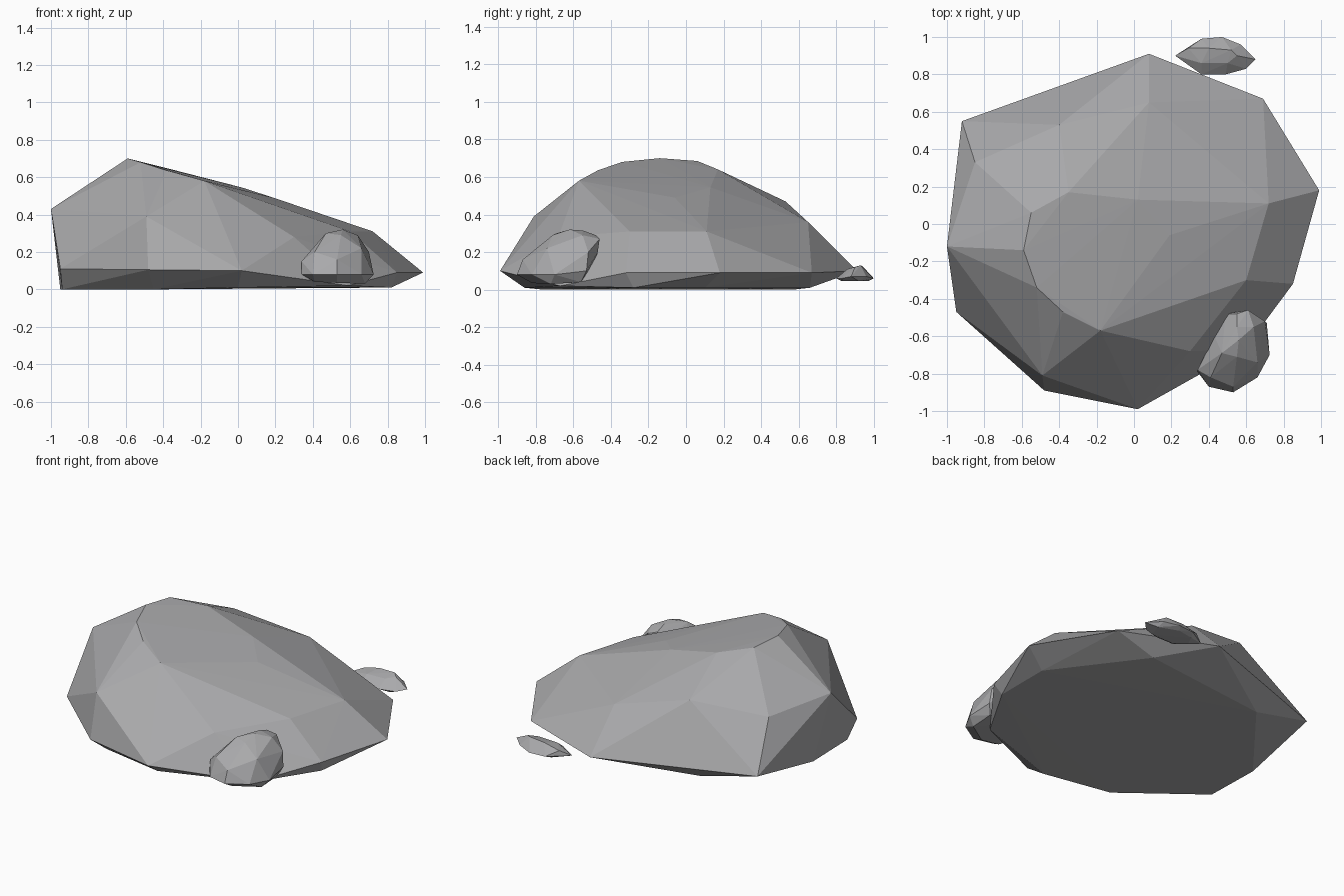
import bpy, bmesh

stone = bpy.data.materials.new("stone_grey")
stone.diffuse_color = (0.40, 0.40, 0.41, 1)


def faceted_rock(name, *rings):
    """Low-poly stone: convex hull around a few rings of corner points."""
    bm = bmesh.new()
    for ring in rings:
        for p in ring:
            bm.verts.new(p)
    res = bmesh.ops.convex_hull(bm, input=bm.verts[:])
    junk = {g for g in res["geom_interior"] + res["geom_unused"]
            if isinstance(g, bmesh.types.BMVert)}
    bmesh.ops.delete(bm, geom=list(junk), context='VERTS')
    bmesh.ops.recalc_face_normals(bm, faces=bm.faces[:])
    mesh = bpy.data.meshes.new(name)
    bm.to_mesh(mesh)
    bm.free()
    mesh.materials.append(stone)
    ob = bpy.data.objects.new(name, mesh)
    bpy.context.collection.objects.link(ob)
    return ob


# Large boulder: flat base, wide rim, shoulder and sloping crown
faceted_rock(
    "boulder",
    [(-.95, 0, 0), (-.5, .57, 0), (.4, .66, .01), (.82, .1, .01),
     (.82, -.28, .01), (.59, -.67, .02), (0, -.86, .01), (-.45, -.76, 0),
     (-.94, -.38, 0)],
    [(.08, .91, .1), (.69, .67, .09), (.99, .18, .09), (.85, -.32, .09),
     (.02, -.99, .1), (-.48, -.89, .105), (-.95, -.47, .11), (-.92, .55, .1)],
    [(-1, -.12, .43), (-.85, .33, .4), (-.4, .53, .47), (.08, .65, .36),
     (.72, .11, .31), (.6, -.3, .31), (.3, -.68, .28), (-.49, -.81, .39)],
    [(-.59, -.14, .7), (-.55, .06, .685), (-.35, .17, .64), (.02, .13, .545),
     (.19, -.06, .49), (.03, -.5, .48), (-.18, -.57, .58),
     (-.38, -.47, .635), (-.52, -.34, .68)])

# Rounded pebble leaning on the front right
faceted_rock(
    "front_pebble",
    [(.41, -.8, .04), (.53, -.82, .035), (.68, -.72, .03), (.68, -.56, .04),
     (.52, -.55, .04)],
    [(.34, -.79, .08), (.4, -.87, .08), (.53, -.9, .08), (.66, -.82, .08),
     (.725, -.7, .08), (.71, -.53, .1), (.5, -.51, .08)],
    [(.34, -.78, .15), (.41, -.82, .2), (.53, -.87, .16), (.66, -.74, .22),
     (.7, -.52, .2), (.62, -.47, .2), (.49, -.48, .24), (.43, -.6, .22)],
    [(.61, -.46, .27), (.55, -.48, .29), (.55, -.55, .315), (.56, -.62, .32),
     (.47, -.69, .3), (.55, -.71, .29), (.64, -.55, .29)])

# Thin pebble behind
faceted_rock(
    "back_pebble",
    [(.3, .87, .05), (.38, .82, .05), (.55, .83, .045), (.58, .92, .045),
     (.45, .97, .045), (.34, .95, .045)],
    [(.22, .9, .07), (.3, .95, .07), (.36, .99, .06), (.47, 1, .06),
     (.57, .96, .07), (.65, .88, .07), (.6, .83, .06), (.49, .8, .06),
     (.36, .8, .06)],
    [(.29, .94, .1), (.4, .94, .125), (.52, .93, .13), (.55, .9, .12),
     (.5, .86, .11), (.36, .86, .105)])
